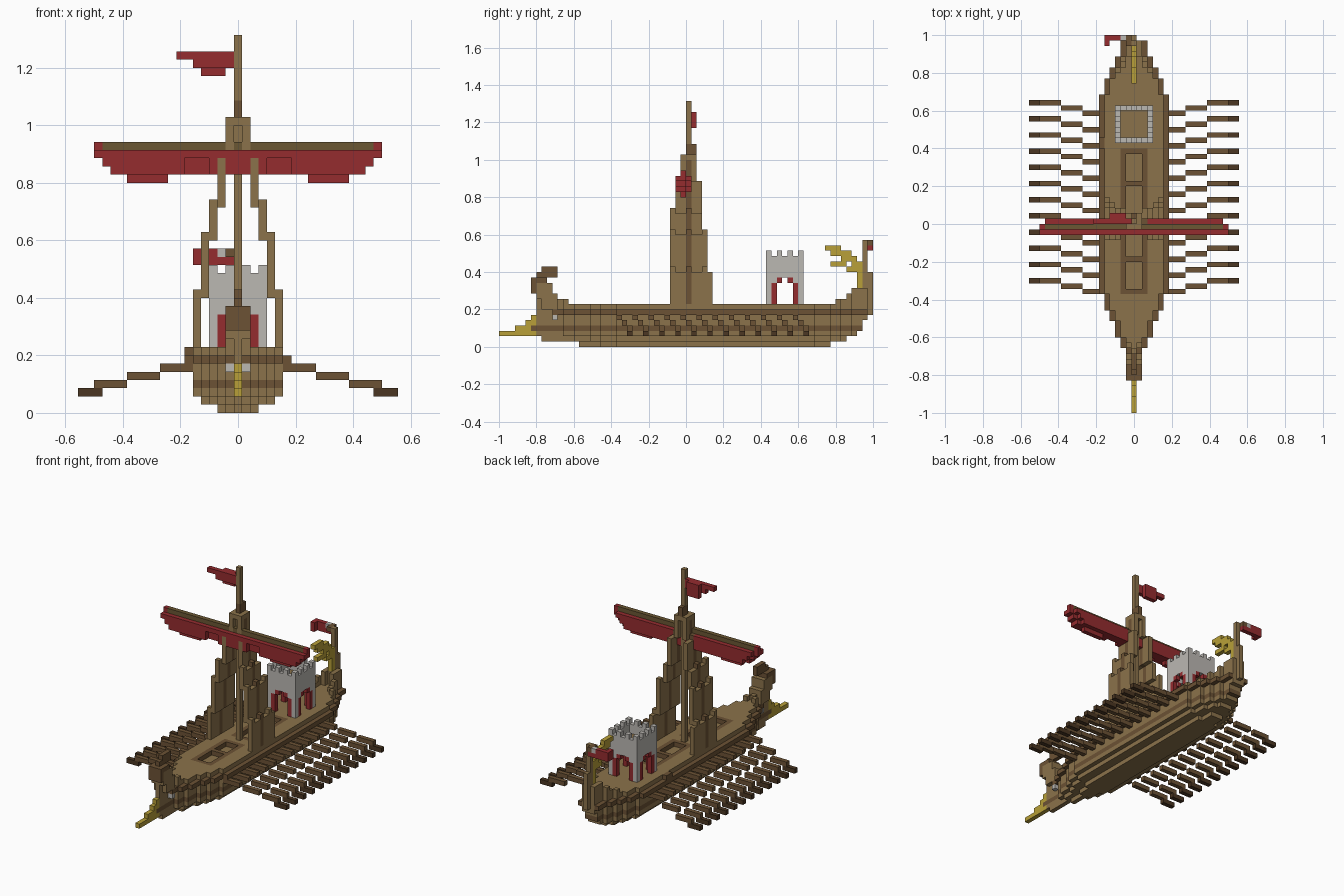
import bpy
import bmesh
from mathutils import Vector

if "Cube" in bpy.data.objects:
    bpy.data.objects.remove(bpy.data.objects["Cube"])

V = 2 / 70  # block size


def material(name, rgb):
    m = bpy.data.materials.new(name)
    m.use_nodes = True
    m.diffuse_color = (*rgb, 1)
    m.node_tree.nodes["Principled BSDF"].inputs["Base Color"].default_value = (*rgb, 1)
    return m


MATS = {
    "wood": material("oak_brown", (0.26, 0.17, 0.07)),
    "dark": material("dark_brown", (0.15, 0.085, 0.035)),
    "blade": material("deep_brown", (0.07, 0.037, 0.016)),
    "yard": material("olive_brown", (0.145, 0.095, 0.033)),
    "red": material("sail_red", (0.3, 0.025, 0.028)),
    "stone": material("pale_stone", (0.5, 0.48, 0.45)),
    "gold": material("gold_yellow", (0.48, 0.35, 0.04)),
}
NAMES = list(MATS)


def fill(part, color, x, y, z, mirror=False):
    """Fill an inclusive block range; a color of None carves it away."""
    for i in range(x[0], x[1] + 1):
        for j in range(y[0], y[1] + 1):
            for k in range(z[0], z[1] + 1):
                for s in ((i, -i) if mirror else (i,)):
                    if color:
                        part[s, j, k] = color
                    else:
                        part.pop((s, j, k), None)


def build(name, part):
    """Skin a block set with its exposed faces only."""
    bm = bmesh.new()
    verts = {}

    def vert(p):
        key = tuple(round(c * 2) for c in p)
        if key not in verts:
            verts[key] = bm.verts.new((p.x * V, (p.y - 34.5) * V, (p.z + 0.5) * V))
        return verts[key]

    for cell, color in part.items():
        c = Vector(cell)
        for axis in range(3):
            for sign in (1, -1):
                n = Vector((0, 0, 0))
                n[axis] = sign
                if tuple(int(a) for a in c + n) in part:
                    continue
                u = Vector((0, 0, 0))
                u[(axis + 1) % 3] = 0.5
                w = n.cross(u)
                m = c + n / 2
                f = bm.faces.new([vert(m + d) for d in (u + w, w - u, -u - w, u - w)])
                f.material_index = NAMES.index(color)
    bm.normal_update()
    me = bpy.data.meshes.new(name)
    bm.to_mesh(me)
    bm.free()
    for m in MATS.values():
        me.materials.append(m)
    ob = bpy.data.objects.new(name, me)
    bpy.context.scene.collection.objects.link(ob)
    return ob


def half_width(j):
    """Plan outline of the hull, widening from bow and narrowing to stern."""
    bow = sum(j >= s for s in (10, 12, 14, 17, 19, 22))
    stern = sum(j <= s for s in (68, 68, 65, 63, 61, 58))
    return min(bow, stern)


# Hull, layer by layer: (inset, first, last, color)
hull = {}
layers = [(4, 15, 61, "wood"), (2, 8, 64, "wood"), (1, 7, 66, "wood"), (1, 6, 67, "dark"),
          (1, 7, 67, "wood"), (1, 7, 68, "wood"), (0, 7, 69, "dark"), (1, 7, 69, "wood")]
for k, (inset, a, b, color) in enumerate(layers):
    for j in range(a, b + 1):
        w = max(0, half_width(j) - inset)
        fill(hull, color, (-w, w), (j, j), (k, k))
        if k == 6:
            fill(hull, "wood", (-max(0, w - 1), max(0, w - 1)), (j, j), (k, k))

# Raised rail at bow and stern
for k, a, b in ((8, 7, 12), (9, 7, 10), (8, 63, 68), (9, 65, 68), (10, 66, 68)):
    for j in range(a, b + 1):
        w = max(0, half_width(j) - 1)
        fill(hull, "wood", (w, w), (j, j), (k, k), True)
fill(hull, "dark", (-6, -6), (49, 50), (7, 7))

# Hatches sunk in the deck, with dark frames and a crossbar
for a, b, bar in ((36, 48, 42), (22, 33, 28)):
    fill(hull, "dark", (-2, 2), (a, b), (7, 7))
    fill(hull, None, (-1, 1), (a + 1, b - 1), (7, 7))
    fill(hull, "dark", (-2, 2), (bar, bar), (7, 7))
build("hull", hull)

# Curled bow post
bow = {}
fill(bow, "wood", (-1, 1), (8, 10), (7, 9))
fill(bow, "dark", (-1, 1), (6, 8), (10, 12))
fill(bow, "wood", (-1, 1), (7, 9), (9, 11))
fill(bow, "dark", (0, 0), (7, 10), (13, 13))
fill(bow, "dark", (0, 0), (8, 10), (14, 14))
build("bow_post", bow)

eyes = {}
fill(eyes, "stone", (1, 1), (10, 10), (5, 5), True)
build("bow_eyes", eyes)

ram = {}
for a, b, k in ((0, 6, 2), (3, 5, 3), (5, 6, 4), (6, 6, 5)):
    fill(ram, "gold", (0, 0), (a, b), (k, k))
build("ram", ram)

# Stern post, its gold ornament and pennant
stern = {}
fill(stern, "wood", (0, 0), (68, 69), (8, 13))
fill(stern, "wood", (0, 0), (67, 67), (8, 10))
fill(stern, "wood", (0, 0), (68, 68), (14, 19))
build("stern_post", stern)

ornament = {}
for a, b, k in ((61, 63, 18), (62, 65, 17), (64, 66, 16), (62, 64, 15), (66, 67, 15),
                (65, 67, 14), (67, 67, 13), (67, 67, 12), (67, 67, 11)):
    fill(ornament, "gold", (0, 0), (a, b), (k, k))
build("stern_ornament", ornament)

pennant = {}
fill(pennant, "red", (-5, -3), (69, 69), (18, 19))
fill(pennant, "red", (-2, -1), (69, 69), (18, 18))
fill(pennant, "red", (-5, -5), (68, 68), (18, 19))
fill(pennant, "stone", (-2, -2), (69, 69), (19, 19))
fill(pennant, "dark", (-1, -1), (68, 69), (19, 19))
build("stern_pennant", pennant)

# Tower with an arched, red-trimmed doorway in each wall
tower = {}
fill(tower, "stone", (-3, 3), (50, 56), (8, 16))
fill(tower, "red", (-2, 2), (50, 56), (8, 11))
fill(tower, "red", (-3, 3), (51, 55), (8, 11))
fill(tower, "red", (-1, 1), (50, 56), (12, 12))
fill(tower, "red", (-3, 3), (52, 54), (12, 12))
for z in ((8, 11), (12, 12)):
    g = 1 if z[0] == 8 else 0
    fill(tower, None, (-g, g), (50, 56), z)
    fill(tower, None, (-3, 3), (53 - g, 53 + g), z)
fill(tower, None, (-2, 2), (51, 55), (8, 16))
fill(tower, "wood", (-2, 2), (51, 55), (14, 14))
for t in (0, 2, 4, 6):
    for e in (0, 6):
        fill(tower, "stone", (t - 3, t - 3), (50 + e, 50 + e), (17, 17))
        fill(tower, "stone", (e - 3, e - 3), (50 + t, 50 + t), (17, 17))
build("tower", tower)

# Mast with its collar
mast = {}
fill(mast, "wood", (0, 0), (35, 35), (8, 45))
fill(mast, "wood", (-1, 1), (34, 36), (35, 35))
fill(mast, "dark", (0, 0), (35, 36), (36, 37))
build("mast", mast)

# Shrouds climbing inward to the collar, with ragged tops
shrouds = {}
for i, a, b, lo, hi in ((5, 32, 39, 8, 13), (4, 32, 38, 14, 20), (3, 32, 37, 21, 24),
                        (2, 33, 37, 25, 30), (1, 34, 36, 31, 34)):
    for j in range(a, b + 1):
        top = hi + (1 if j % 3 == 2 and i > 1 else 0)
        fill(shrouds, "dark" if j == 35 else "wood", (i, i), (j, j), (lo, top), True)
build("shrouds", shrouds)

# Yard and furled sail
sail = {}
for j, reach in ((33, 17), (34, 17), (35, 16)):
    for k in (29, 30, 31):
        r = reach - (31 - k)
        fill(sail, "red", (-r, r), (j, j), (k, k))
fill(sail, "red", (9, 13), (34, 34), (28, 28), True)
fill(sail, None, (4, 6), (33, 33), (29, 30), True)
fill(sail, None, (0, 0), (35, 35), (29, 31))
fill(sail, "red", (17, 17), (34, 34), (32, 32), True)
build("furled_sail", sail)

yard = {}
fill(yard, "yard", (-16, 16), (34, 34), (32, 32))
build("yard", yard)

flag = {}
fill(flag, "red", (-7, -1), (35, 35), (43, 43))
fill(flag, "red", (-5, -1), (35, 35), (42, 42))
fill(flag, "red", (-4, -2), (36, 36), (41, 43))
build("mast_flag", flag)

# Twelve stepped oars on each side
oars = {}
for n in range(12):
    y = 24 + 3 * n
    for a, b, j, k, color in ((6, 9, y - 2, 5, "dark"), (10, 13, y - 1, 4, "dark"),
                              (14, 17, y, 3, "dark"), (17, 19, y, 2, "blade")):
        fill(oars, color, (a, b), (j, j), (k, k), True)
build("oars", oars)
